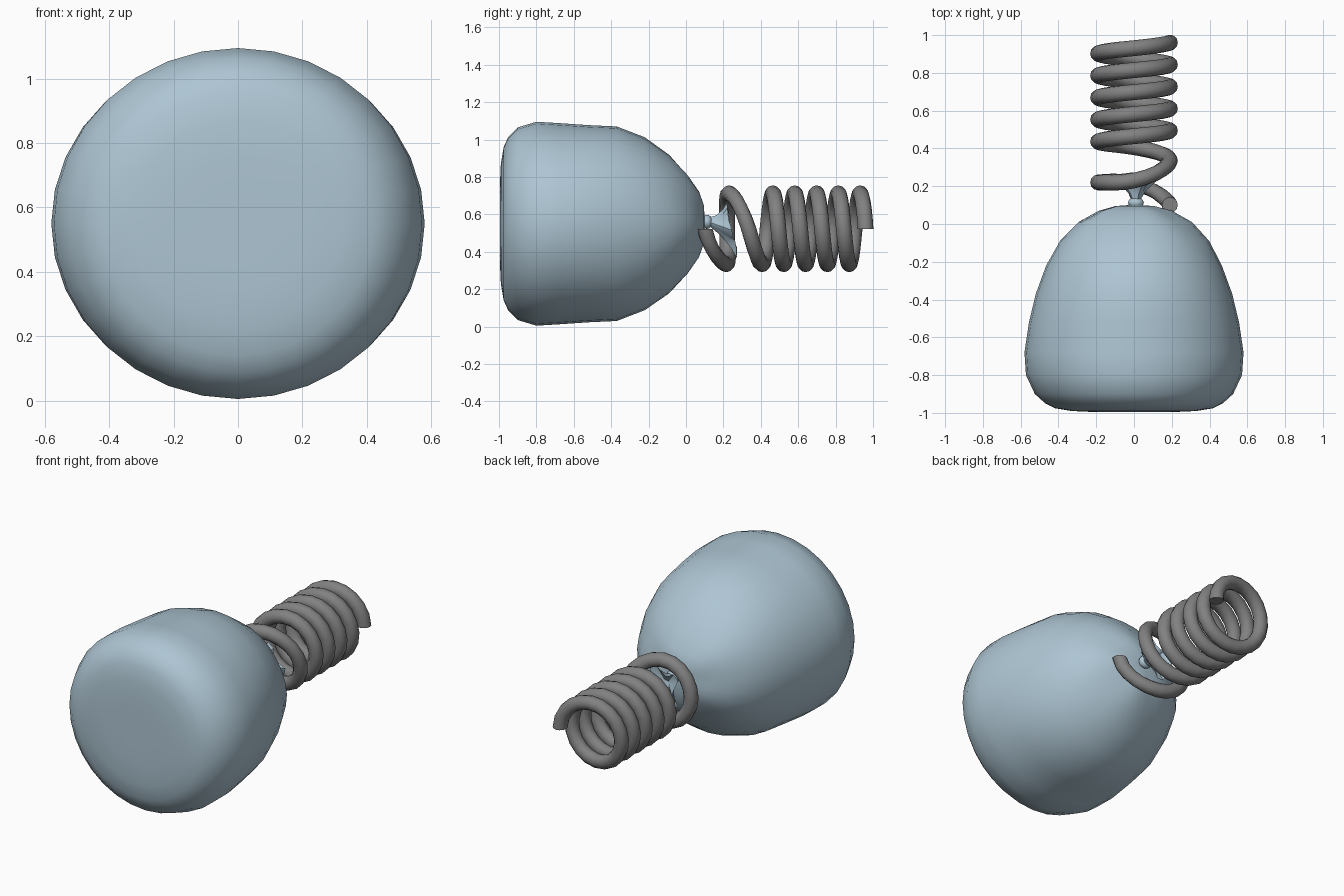
import bpy
import bmesh
import math

if "Cube" in bpy.data.objects:
    bpy.data.objects.remove(bpy.data.objects["Cube"])


def make_material(name, rgb):
    mat = bpy.data.materials.new(name)
    mat.use_nodes = True
    color = (*rgb, 1.0)
    mat.diffuse_color = color
    mat.node_tree.nodes["Principled BSDF"].inputs["Base Color"].default_value = color
    return mat


rubber = make_material("pale blue rubber", (0.42, 0.56, 0.65))
steel = make_material("grey steel", (0.22, 0.22, 0.22))


def loft(name, rings, mat, caps=(True, True), sharp=60):
    """Skin a list of equally long rings of points into a tube."""
    bm = bmesh.new()
    loops = [[bm.verts.new(p) for p in ring] for ring in rings]
    n = len(loops[0])
    for a, b in zip(loops, loops[1:]):
        for i in range(n):
            j = (i + 1) % n
            bm.faces.new((a[i], a[j], b[j], b[i]))
    for use, loop in zip(caps, (loops[0], loops[-1])):
        if use:
            bm.faces.new(loop)
    bmesh.ops.recalc_face_normals(bm, faces=bm.faces)
    mesh = bpy.data.meshes.new(name)
    bm.to_mesh(mesh)
    bm.free()
    mesh.materials.append(mat)
    obj = bpy.data.objects.new(name, mesh)
    bpy.context.collection.objects.link(obj)
    bpy.ops.object.select_all(action="DESELECT")
    obj.select_set(True)
    bpy.context.view_layer.objects.active = obj
    bpy.ops.object.shade_smooth_by_angle(angle=math.radians(sharp))
    return obj


def ring(y, rx, rz, n, fold=0.0, lobes=5, cx=0.0, cz=0.55, sway=0.0):
    """Elliptic ring around the y axis with optional folds."""
    pts = []
    for i in range(n):
        a = 2 * math.pi * i / n
        k = 1 + fold * math.cos(lobes * a + 0.6)
        pts.append((cx + rx * k * math.cos(a), y + sway * math.sin(a),
                    cz + rz * k * math.sin(a)))
    return pts


# Balloon body: y, half width, half height, fold depth toward the pinch
profile = [
    (-0.995, 0.10, 0.10, 0), (-0.995, 0.22, 0.21, 0), (-0.99, 0.33, 0.32, 0),
    (-0.975, 0.42, 0.41, 0), (-0.95, 0.47, 0.465, 0), (-0.90, 0.525, 0.515, 0),
    (-0.80, 0.572, 0.545, 0), (-0.68, 0.58, 0.538, 0), (-0.52, 0.556, 0.527, 0),
    (-0.37, 0.52, 0.52, 0), (-0.22, 0.465, 0.462, 0), (-0.09, 0.395, 0.37, 0.01),
    (0.01, 0.30, 0.26, 0.03), (0.07, 0.19, 0.17, 0.07), (0.095, 0.10, 0.10, 0.08),
    (0.10, 0.03, 0.03, 0),
]
loft("balloon_body", [ring(y, rx, rz, 32, f) for y, rx, rz, f in profile], rubber)

# Knot
bpy.ops.mesh.primitive_uv_sphere_add(segments=12, ring_count=8, radius=0.042,
                                     location=(0.01, 0.112, 0.56))
knot = bpy.context.object
knot.name = "balloon_knot"
knot.scale = (1.0, 0.75, 0.9)
knot.data.materials.append(rubber)
bpy.ops.object.shade_smooth_by_angle(angle=math.radians(60))

# Flared neck with a pleated, hollow mouth
neck = [(0.12, 0.02, 0), (0.17, 0.045, 0.1), (0.22, 0.085, 0.2),
        (0.245, 0.115, 0.3), (0.235, 0.10, 0.3), (0.19, 0.03, 0.1)]
loft("balloon_neck",
     [ring(y, r, r * 1.1, 20, f, 5, 0.01, 0.56 - 0.35 * (y - 0.12), -0.25 * r)
      for y, r, f in neck], rubber, sharp=35)

# Spring: quarter-turn heights along y, counted from the free end
quarters = [0.96 - 0.1165 * i / 4 for i in range(20)]
quarters += [0.335, 0.23, 0.22, 0.215, 0.10]
STEPS, WIRE, COIL, AXIS_Z = 5, 0.042, 0.19, 0.523


def coil_y(t):
    i = min(int(t), len(quarters) - 2)
    p0, p1 = quarters[max(i - 1, 0)], quarters[i]
    p2, p3 = quarters[i + 1], quarters[min(i + 2, len(quarters) - 1)]
    u = t - i
    m1, m2 = (p2 - p0) / 2, (p3 - p1) / 2
    return ((2 * u**3 - 3 * u**2 + 1) * p1 + (u**3 - 2 * u**2 + u) * m1
            + (3 * u**2 - 2 * u**3) * p2 + (u**3 - u**2) * m2)


wire_rings = []
for s in range((len(quarters) - 1) * STEPS + 1):
    t = s / STEPS
    ang = t * math.pi / 2
    section = []
    for k in range(12):
        b = 2 * math.pi * k / 12
        r = COIL + WIRE * math.cos(b)
        section.append((r * math.cos(ang), coil_y(t) + WIRE * math.sin(b),
                        AXIS_Z + r * math.sin(ang)))
    wire_rings.append(section)
loft("coil_spring", wire_rings, steel)
